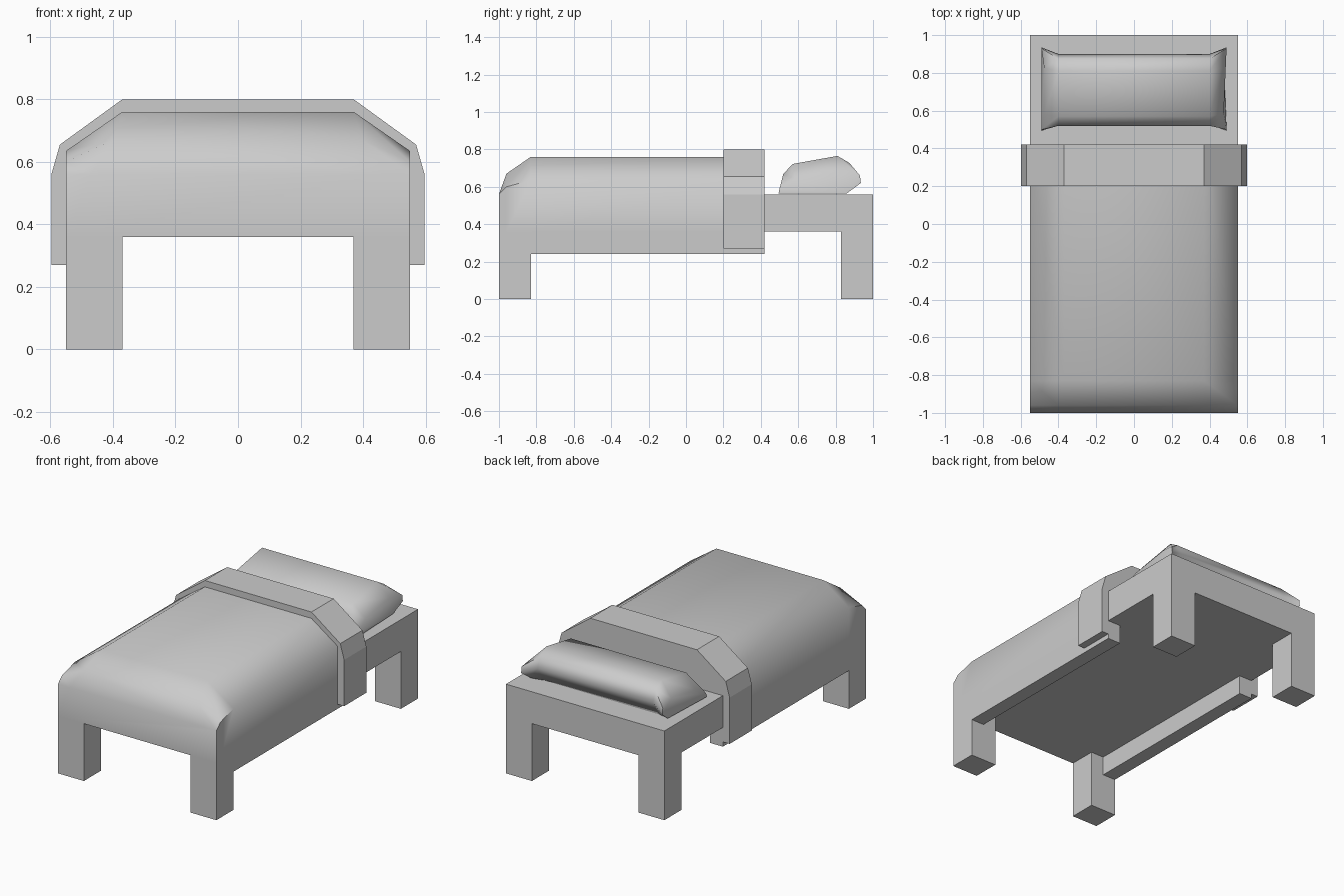
import bpy, bmesh
from math import radians

if "Cube" in bpy.data.objects:
    bpy.data.objects.remove(bpy.data.objects["Cube"])


def loft(name, rings, smooth=None):
    """Skin a closed, capped solid through rings of equal point count."""
    bm = bmesh.new()
    loops = [[bm.verts.new(p) for p in ring] for ring in rings]
    n = len(loops[0])
    for a, b in zip(loops, loops[1:]):
        for i in range(n):
            j = (i + 1) % n
            bm.faces.new((a[i], a[j], b[j], b[i]))
    bm.faces.new(loops[0])
    bm.faces.new(loops[-1])
    bmesh.ops.remove_doubles(bm, verts=bm.verts, dist=0.0005)
    bmesh.ops.recalc_face_normals(bm, faces=bm.faces)
    mesh = bpy.data.meshes.new(name)
    bm.to_mesh(mesh)
    bm.free()
    ob = bpy.data.objects.new(name, mesh)
    bpy.context.collection.objects.link(ob)
    if smooth:
        bpy.ops.object.select_all(action='DESELECT')
        ob.select_set(True)
        bpy.context.view_layer.objects.active = ob
        bpy.ops.object.shade_smooth_by_angle(angle=radians(smooth))
    return ob


def box(name, x0, x1, y0, y1, z0, z1):
    return loft(name, [[(x0, y0, z), (x1, y0, z), (x1, y1, z), (x0, y1, z)]
                       for z in (z0, z1)])


def mirrored(half, y):
    """Symmetric section in the xz plane from its right half."""
    return [(x, y, z) for x, z in half] + [(-x, y, z) for x, z in reversed(half)]


# Head end of the frame
box("bed_frame", -0.55, 0.55, 0.42, 1.0, 0.36, 0.56)

# Legs and the blanket skirts hanging along both sides
for side, s in (("right", 1), ("left", -1)):
    xa, xb = sorted((0.37 * s, 0.55 * s))
    box("front_leg_" + side, xa, xb, -1.0, -0.83, 0, 0.36)
    box("back_leg_" + side, xa, xb, 0.83, 1.0, 0, 0.36)
    xa, xb = sorted((0.46 * s, 0.55 * s))
    box("blanket_skirt_" + side, xa, xb, -0.83, 0.42, 0.24, 0.36)

# Blanket over the mattress, rounded down at the foot end
sections = [  # y, shoulder z, top x, top z
    (-1.0, 0.56, 0.47, 0.56),
    (-0.96, 0.60, 0.40, 0.67),
    (-0.83, 0.635, 0.37, 0.76),
    (0.42, 0.635, 0.37, 0.76),
]
loft("blanket", [mirrored([(0.55, 0.36), (0.55, zs), (xt, zt)], y)
                 for y, zs, xt, zt in sections], 60)

# Folded-back sheet band
outer = [(0.597, 0.27), (0.597, 0.56), (0.57, 0.655), (0.37, 0.80)]
inner = [(0.55, 0.27), (0.55, 0.635), (0.37, 0.76)]
loft("sheet_fold", [mirrored(outer, y) + [(x, yy, z) for x, yy, z in
                    reversed(mirrored(inner, y))] for y in (0.20, 0.42)])

# Pillow: plump middle with flattened, eared ends
middle = [(0.525, 0.563), (0.52, 0.668), (0.57, 0.722), (0.81, 0.765),
          (0.874, 0.727), (0.90, 0.66), (0.84, 0.563)]
end = [(0.49, 0.495, 0.565), (0.49, 0.50, 0.59), (0.475, 0.585, 0.64),
       (0.475, 0.826, 0.68), (0.49, 0.93, 0.66), (0.49, 0.935, 0.62),
       (0.475, 0.86, 0.565)]
loft("pillow", [
    [(-x, y, z) for x, y, z in end],
    [(-0.40, y, z) for y, z in middle],
    [(0.40, y, z) for y, z in middle],
    end,
], 60)
